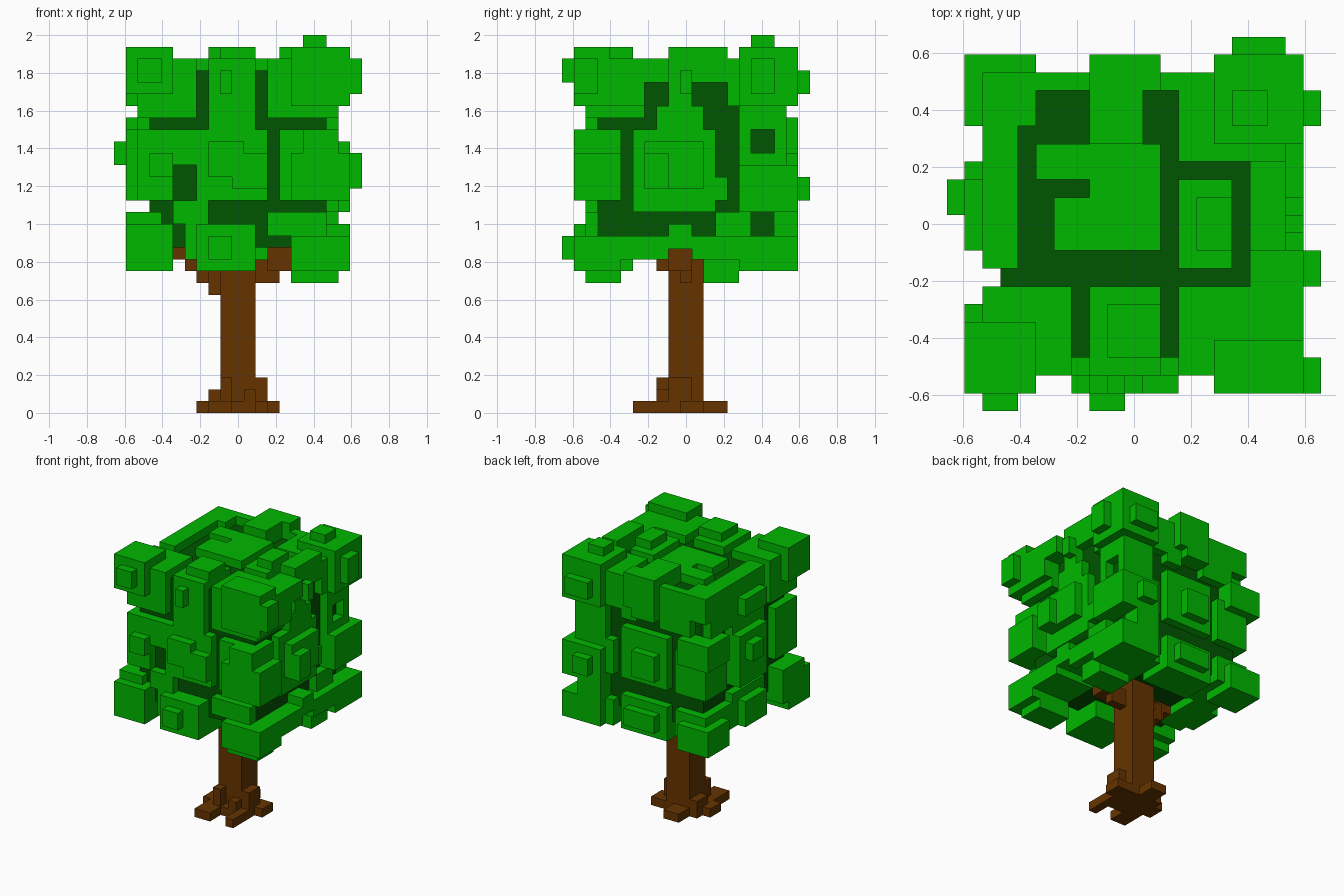
import bpy, bmesh
from mathutils import Vector

cube = bpy.data.objects.get("Cube")
if cube:
    bpy.data.objects.remove(cube, do_unlink=True)

U = 0.0625   # size of one block
MID = 10.5   # grid centre in x and y


def material(name, rgb):
    m = bpy.data.materials.new(name)
    m.diffuse_color = (*rgb, 1)
    m.use_nodes = True
    m.node_tree.nodes["Principled BSDF"].inputs["Base Color"].default_value = (*rgb, 1)
    return m


BARK = material("bark brown", (0.133, 0.034, 0.0))
LEAF = material("leaf green", (0.0, 0.48, 0.0))
SHADE = material("inner dark green", (0.0, 0.09, 0.0))


def blocks(name, mat, *boxes):
    """One object made of boxes given as x0, x1, y0, y1, z0, z1 in block units."""
    bm = bmesh.new()
    for x0, x1, y0, y1, z0, z1 in boxes:
        lo = Vector((x0 - MID, y0 - MID, z0)) * U
        hi = Vector((x1 - MID, y1 - MID, z1)) * U
        for v in bmesh.ops.create_cube(bm, size=1)["verts"]:
            v.co = [lo[a] if v.co[a] < 0 else hi[a] for a in range(3)]
    mesh = bpy.data.meshes.new(name)
    bm.to_mesh(mesh)
    bm.free()
    mesh.materials.append(mat)
    obj = bpy.data.objects.new(name, mesh)
    bpy.context.collection.objects.link(obj)


# Trunk, roots and branches
blocks("trunk", BARK, (9, 12, 9, 12, 0, 14))
blocks("roots", BARK,
       (8, 13, 8, 12, 0, 1), (7, 9, 9, 11, 0, 1), (8, 10, 6, 9, 0, 1),
       (12, 13, 6, 9, 0, 1), (12, 14, 10, 12, 0, 1), (9, 11, 12, 14, 0, 1),
       (8, 9, 10, 12, 0, 2), (12, 13, 9, 11, 0, 3), (9, 10, 8, 9, 0, 3),
       (11, 12, 8, 9, 0, 2))
blocks("left_branch", BARK,
       (12, 14, 10, 11, 11, 13), (13, 15, 9, 11, 12, 14))
blocks("right_branch", BARK,
       (8, 9, 10, 11, 10, 12), (7, 8, 9, 11, 11, 13),
       (6, 7, 9, 10, 12, 14), (5, 6, 9, 10, 13, 14))
blocks("front_branch", BARK, (10, 11, 8, 9, 12, 14))

# Dark inner crown
blocks("crown_core", SHADE, (3, 18, 3, 18, 14, 29))

# Upper leaf clumps
blocks("upper_front_right_leaves", LEAF,
       (1, 5, 1, 5, 27, 31), (2, 7, 2, 7, 25, 30), (2, 4, 0, 1, 28, 30))
blocks("upper_front_leaves", LEAF,
       (8, 12, 2, 7, 24, 30), (9, 12, 3, 6, 30, 31), (9, 10, 1, 2, 27, 29))
blocks("upper_front_left_leaves", LEAF,
       (15, 20, 1, 4, 26, 31), (13, 19, 2, 7, 25, 30), (19, 20, 4, 7, 26, 30),
       (20, 21, 1, 3, 27, 30), (17, 20, 7, 9, 28, 30))
blocks("upper_right_leaves", LEAF,
       (2, 4, 8, 15, 25, 30), (1, 2, 9, 13, 26, 28))
blocks("upper_centre_leaves", LEAF,
       (5, 12, 13, 15, 26, 30), (6, 12, 9, 12, 26, 30), (8, 12, 12, 13, 26, 30))
blocks("upper_left_leaves", LEAF,
       (13, 16, 8, 13, 27, 30), (14, 16, 9, 12, 30, 31),
       (17, 19, 9, 14, 28, 31), (17, 19, 9, 11, 26, 28), (16, 19, 8, 12, 24, 26),
       (19, 20, 10, 11, 27, 29))
blocks("upper_back_right_leaves", LEAF,
       (2, 5, 16, 19, 27, 30), (2, 4, 14, 18, 25, 30), (4, 8, 18, 19, 25, 30))
blocks("upper_back_leaves", LEAF,
       (8, 11, 15, 20, 26, 31), (11, 12, 18, 20, 27, 31), (11, 13, 18, 19, 25, 30))
blocks("upper_back_left_leaves", LEAF,
       (15, 20, 15, 20, 26, 31), (13, 19, 14, 19, 26, 30), (16, 18, 16, 18, 31, 32),
       (16, 19, 20, 21, 27, 29), (20, 21, 16, 18, 27, 30), (15, 19, 18, 19, 22, 26),
       (17, 19, 15, 18, 24, 26))

# Middle leaf clumps
blocks("middle_front_right_leaves", LEAF,
       (2, 5, 2, 6, 18, 24), (5, 7, 2, 6, 21, 24), (3, 5, 1, 2, 20, 22))
blocks("middle_front_leaves", LEAF,
       (7, 13, 2, 5, 18, 24), (8, 10, 1, 2, 20, 23), (10, 11, 1, 2, 19, 23),
       (11, 13, 1, 2, 19, 22))
blocks("middle_front_left_leaves", LEAF,
       (14, 19, 2, 5, 18, 24), (16, 19, 1, 4, 22, 24), (15, 20, 1, 5, 18, 22))
blocks("middle_right_leaves", LEAF,
       (2, 5, 8, 14, 18, 25), (1, 3, 9, 14, 18, 24), (0, 1, 11, 13, 21, 23))
blocks("middle_left_leaves", LEAF,
       (15, 19, 6, 13, 17, 24), (19, 20, 7, 12, 19, 23), (20, 21, 7, 9, 19, 22),
       (16, 19, 13, 14, 18, 20))
blocks("middle_back_right_leaves", LEAF,
       (1, 5, 16, 20, 22, 25), (2, 6, 15, 19, 18, 23))
blocks("middle_back_leaves", LEAF,
       (7, 13, 15, 19, 18, 24), (8, 11, 19, 20, 19, 22))
blocks("middle_back_left_leaves", LEAF,
       (15, 20, 15, 20, 17, 21), (14, 19, 15, 19, 18, 22), (17, 19, 15, 16, 18, 25),
       (16, 18, 20, 21, 18, 20))

# Lower leaf clumps
blocks("lower_front_right_leaves", LEAF,
       (1, 5, 1, 5, 12, 16), (1, 4, 2, 6, 13, 17))
blocks("lower_front_leaves", LEAF,
       (7, 12, 1, 6, 12, 16), (6, 12, 2, 6, 13, 16), (8, 10, 0, 1, 13, 15),
       (5, 8, 2, 6, 16, 18))
blocks("lower_front_left_leaves", LEAF,
       (15, 20, 1, 5, 12, 15), (15, 19, 2, 5, 11, 13), (15, 18, 2, 6, 13, 17),
       (13, 15, 2, 6, 15, 17))
blocks("lower_right_leaves", LEAF,
       (2, 5, 8, 14, 13, 17), (1, 3, 9, 13, 13, 16))
blocks("lower_left_leaves", LEAF,
       (16, 20, 9, 11, 13.9, 16), (15, 20, 5, 9, 13, 15), (15, 19, 12, 15, 11, 15),
       (19, 20, 11, 15, 13, 15))
blocks("lower_back_right_leaves", LEAF,
       (1, 5, 16, 20, 12, 15), (2, 6, 14, 19, 13, 16))
blocks("lower_back_leaves", LEAF,
       (7, 13, 15, 19, 12, 16), (8, 12, 19, 20, 13, 15))
blocks("lower_back_left_leaves", LEAF,
       (15, 20, 15, 20, 12, 15), (14, 19, 13, 19, 12, 15), (17, 19, 13, 16, 15, 17),
       (15, 18, 18, 20, 15, 17))
